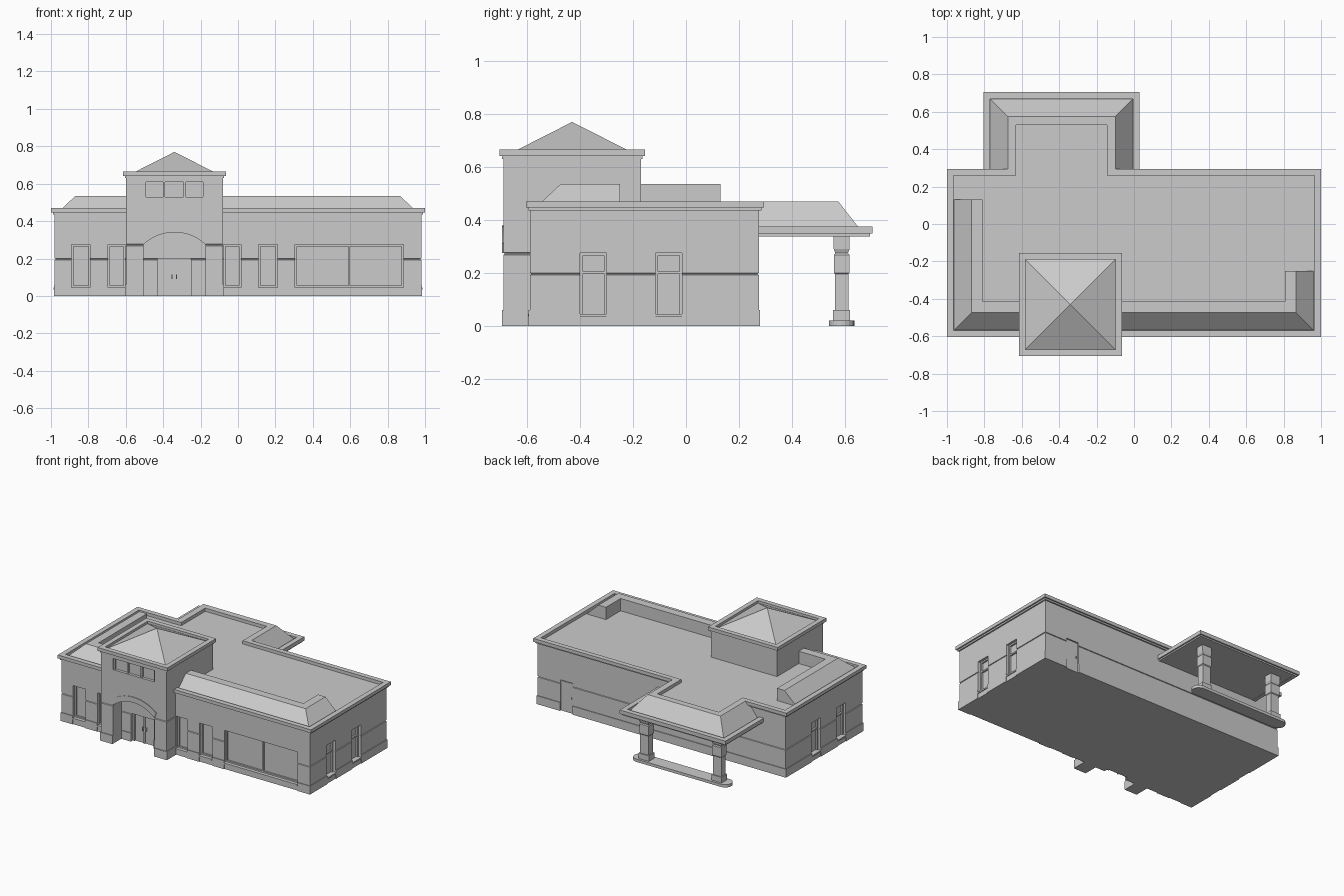
import bpy, bmesh, math
from mathutils import Vector

cube = bpy.data.objects.get("Cube")
if cube:
    bpy.data.objects.remove(cube, do_unlink=True)

grey = bpy.data.materials.new("light_grey")
grey.use_nodes = True
grey.diffuse_color = (0.6, 0.6, 0.6, 1)
grey.node_tree.nodes["Principled BSDF"].inputs["Base Color"].default_value = (0.6, 0.6, 0.6, 1)


def finish(name, bm):
    bmesh.ops.recalc_face_normals(bm, faces=bm.faces[:])
    mesh = bpy.data.meshes.new(name)
    bm.to_mesh(mesh)
    bm.free()
    mesh.materials.append(grey)
    ob = bpy.data.objects.new(name, mesh)
    bpy.context.collection.objects.link(ob)
    return ob


def boxes(name, *items):
    """One object of boxes, each given as x0, x1, y0, y1, z0, z1."""
    bm = bmesh.new()
    for x0, x1, y0, y1, z0, z1 in items:
        vs = bmesh.ops.create_cube(bm, size=1)["verts"]
        for v in vs:
            v.co = ((x0 + x1) / 2 + v.co.x * (x1 - x0),
                    (y0 + y1) / 2 + v.co.y * (y1 - y0),
                    (z0 + z1) / 2 + v.co.z * (z1 - z0))
    return finish(name, bm)


def prism(name, pts, y0, y1):
    """Extrude an x-z outline from y0 to y1."""
    bm = bmesh.new()
    face = bm.faces.new([bm.verts.new((x, y0, z)) for x, z in pts])
    ext = bmesh.ops.extrude_face_region(bm, geom=[face])["geom"]
    for v in ext:
        if isinstance(v, bmesh.types.BMVert):
            v.co.y = y1
    return finish(name, bm)


def inset(path, d, closed):
    """Mitred offset of a counter-clockwise path towards its inside."""
    pts = [Vector(p) for p in path]
    n = len(pts)
    out = []
    for i, p in enumerate(pts):
        normals = []
        for a, b in ((i - 1, i), (i, i + 1)):
            if closed or (a >= 0 and b < n):
                e = (pts[b % n] - pts[a % n]).normalized()
                normals.append(Vector((-e.y, e.x)))
        m = sum(normals, Vector((0, 0))).normalized()
        out.append(p + m * d / m.dot(normals[0]))
    return out


def sweep(name, path, profile, closed=True, solid=False):
    """Sweep an (inset, z) profile along a path; solid closes top and bottom."""
    bm = bmesh.new()
    rings = [[bm.verts.new((p.x, p.y, z)) for p in inset(path, d, closed)] for d, z in profile]
    k, n = len(rings), len(path)
    for j in range(k - 1 if solid else k):
        a, b = rings[j], rings[(j + 1) % k]
        for i in range(n if closed else n - 1):
            h = (i + 1) % n
            bm.faces.new((a[i], a[h], b[h], b[i]))
    if solid:
        bm.faces.new(rings[0])
        bm.faces.new(rings[-1])
    elif not closed:
        bm.faces.new([r[0] for r in rings])
        bm.faces.new([r[-1] for r in rings])
    return finish(name, bm)


def rect(x0, x1, y0, y1):
    return [(x0, y0), (x1, y0), (x1, y1), (x0, y1)]


def cut(ob, cutter):
    mod = ob.modifiers.new("openings", "BOOLEAN")
    mod.operation, mod.solver, mod.object = "DIFFERENCE", "EXACT", cutter
    bpy.context.view_layer.objects.active = ob
    bpy.ops.object.modifier_apply(modifier=mod.name)
    bpy.data.objects.remove(cutter, do_unlink=True)


# Main walls with plinth and a shadow groove
WX, FY, BY, ROOF = 0.98, -0.59, 0.275, 0.447
walls = sweep("main_walls", rect(-WX, WX, FY, BY),
              [(-0.005, 0), (-0.005, 0.06), (0, 0.06), (0, 0.192), (0.005, 0.194),
               (0.005, 0.198), (0, 0.2), (0, ROOF)], solid=True)

# Openings in the main walls
front = [(-0.89, -0.79), (-0.695, -0.603), (-0.077, 0.015), (0.11, 0.21), (0.305, 0.885)]
side = [(-0.4, -0.3), (-0.115, -0.015)]
SILL, HEAD, D = 0.045, 0.275, 0.03
holes = [(a, b, FY - 0.02, FY + D, -0.01, HEAD) for a, b in front]
holes += [(s * (WX - D), s * (WX + 0.02), a, b, -0.01, HEAD) for s in (-1, 1) for a, b in side]
holes += [(-0.43, -0.25, FY - 0.02, FY + D, -0.01, 0.2),
          (0.7, 0.8, BY - 0.01, BY + 0.02, -0.01, 0.22)]
cut(walls, boxes("cutter", *[(min(a, b), max(a, b), *r) for a, b, *r in holes]))

# Sills and window frames
sills, frames = [], []
T = 0.01
for a, b in front:
    sills += [(a, b, FY, FY + D, 0, 0.035), (a, b, FY - 0.006, FY + D, 0.035, SILL)]
    y = (FY + 0.018, FY + D)
    frames += [(a, a + T, *y, SILL, HEAD), (b - T, b, *y, SILL, HEAD),
               (a, b, *y, HEAD - T, HEAD), (a, b, *y, SILL, SILL + T)]
    if b - a > 0.3:
        m = (a + b) / 2
        frames.append((m - T / 2, m + T / 2, *y, SILL, HEAD))
for s in (-1, 1):
    def span(lo, hi):
        return sorted((s * lo, s * hi))
    for a, b in side:
        sills += [(*span(WX - D, WX), a, b, 0, 0.035),
                  (*span(WX - D, WX + 0.006), a, b, 0.035, SILL)]
        x = span(WX - D, WX - 0.018)
        frames += [(*x, a, a + T, SILL, HEAD), (*x, b - T, b, SILL, HEAD),
                   (*x, a, b, HEAD - T, HEAD), (*x, a, b, 0.195, 0.195 + T)]
boxes("window_sills", *sills)
boxes("window_frames", *frames)

# Back door
boxes("back_door", (0.706, 0.794, BY - 0.012, BY - 0.006, 0, 0.214),
      (0.712, 0.718, BY - 0.008, BY, 0.1, 0.115))

# Main cornice and front mansard
sweep("main_cornice", [(-0.675, 0.295), (-1, 0.295), (-1, -0.605), (1, -0.605), (1, 0.295), (-0.1, 0.295)],
      [(0, 0.47), (0, 0.446), (0.01, 0.446), (0.01, 0.435), (0.036, 0.435), (0.036, 0.47)], closed=False)
sweep("mansard", [(-0.965, 0.13), (-0.965, -0.57), (0.962, -0.57), (0.962, -0.25)],
      [(0, 0.445), (0.096, 0.535), (0.155, 0.535), (0.155, 0.445)], closed=False)

# Entrance tower
CX, CY, H = -0.34, -0.43, 0.26
FT = CY - H
tower = sweep("tower_walls", rect(CX - H, CX + H, CY - H, CY + H),
              [(-0.005, 0), (-0.005, 0.06), (0, 0.06), (0, 0.268), (0.004, 0.271),
               (0.004, 0.275), (0, 0.277), (0, 0.645)], solid=True)


def arch(half, spring, top, steps=20):
    rise = top - spring
    r = (half * half + rise * rise) / (2 * rise)
    a = math.asin(half / r)
    angles = [a - 2 * a * i / steps for i in range(steps + 1)]
    return [(CX + r * math.sin(t), top - r + r * math.cos(t)) for t in angles]


HW = 0.165
cut(tower, prism("cutter", [(CX - HW, -0.01), (CX + HW, -0.01)] + arch(HW, 0.275, 0.34), FT - 0.03, -0.555))
cut(tower, boxes("cutter", (CX - HW, CX + HW, FT - 0.02, FT + 0.02, 0.53, 0.61)))
prism("arch_trim", arch(HW, 0.275, 0.34) + arch(HW + 0.015, 0.312, 0.378)[::-1], FT - 0.005, FT + 0.01)
boxes("tower_window_bars", *[(CX + x - 0.006, CX + x + 0.006, FT + 0.008, FT + 0.025, 0.53, 0.61)
                             for x in (-0.159, -0.055, 0.055, 0.159)])

# Entrance doors
DY = FY + 0.018
boxes("entrance_doors", *[(CX + x - w, CX + x + w, DY, FY + D + 0.01, 0, 0.2)
                          for x, w in ((-0.083, 0.007), (0, 0.005), (0.083, 0.007))],
      (CX - 0.09, CX + 0.09, DY, FY + D + 0.01, 0.19, 0.2),
      (CX - 0.09, CX + 0.09, FY + D - 0.004, FY + D + 0.01, 0, 0.2))
boxes("door_handles", *[(CX + x - 0.003, CX + x + 0.003, DY - 0.006, FY + D, 0.09, 0.115)
                        for x in (-0.012, 0.012)])

# Tower cornice and pyramid roof
E = H + 0.015
sweep("tower_cornice", rect(CX - E, CX + E, CY - E, CY + E),
      [(0, 0.665), (0, 0.641), (0.01, 0.641), (0.01, 0.63), (0.035, 0.63), (0.035, 0.665)])
bpy.ops.mesh.primitive_cone_add(vertices=4, radius1=0.242 * math.sqrt(2), radius2=0, depth=0.123,
                                location=(CX, CY, 0.7085), rotation=(0, 0, math.pi / 4))
roof = bpy.context.object
roof.name = "tower_roof"
roof.data.materials.append(grey)


# Rear canopy: eave, soffit, hipped roof
def u_path(x0, x1, y0, y1):
    return [(x1, y0), (x1, y1), (x0, y1), (x0, y0)]


sweep("canopy_eave", u_path(-0.805, 0.03, 0.26, 0.705),
      [(0, 0.375), (0, 0.348), (0.01, 0.348), (0.01, 0.338), (0.036, 0.338), (0.036, 0.375)], closed=False)
boxes("canopy_soffit", (-0.79, 0.015, 0.26, 0.69, 0.34, 0.35))
sweep("canopy_roof", u_path(-0.77, -0.005, 0.26, 0.67),
      [(0, 0.349), (0.095, 0.47), (0.14, 0.47), (0.14, 0.349)], closed=False)
boxes("canopy_flat_roof", (-0.65, -0.125, 0.26, 0.55, 0.345, ROOF))

# Canopy columns on a round-ended kerb
KY, R = 0.588, 0.048
ends = [(-0.722, math.pi / 2), (-0.053, -math.pi / 2)]
kerb = [(cx + R * math.cos(a0 + math.pi * i / 10), KY + R * math.sin(a0 + math.pi * i / 10))
        for cx, a0 in ends for i in range(11)]
sweep("canopy_kerb", kerb, [(0, 0), (0, 0.02)], solid=True)
for label, cx in (("left", -0.1), ("right", -0.675)):
    sweep("canopy_column_" + label, rect(cx - 0.036, cx + 0.036, KY - 0.028, KY + 0.028),
          [(-0.004, 0.01), (-0.004, 0.06), (0.003, 0.06), (0.003, 0.195), (-0.001, 0.2),
           (-0.001, 0.268), (0.004, 0.275), (-0.002, 0.29), (-0.002, 0.345)], solid=True)
